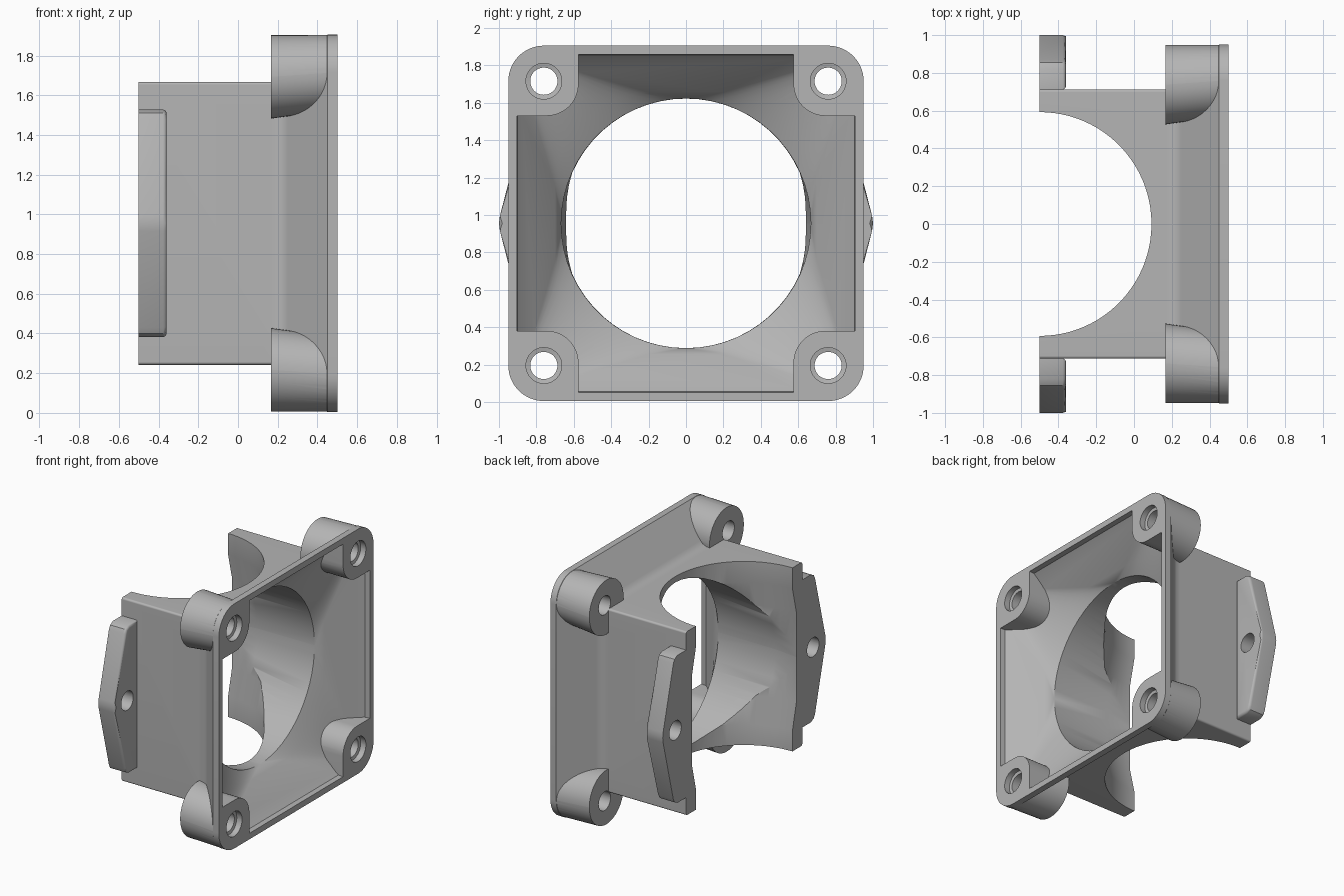
import bpy, bmesh
from math import sin, cos, pi, radians

if "Cube" in bpy.data.objects:
    bpy.data.objects.remove(bpy.data.objects["Cube"], do_unlink=True)

MID = 0.955      # height of the bore axis
BOLT = 0.76      # bolt offset from the axis

grey = bpy.data.materials.new("plain grey")
grey.use_nodes = True
grey.diffuse_color = (0.46, 0.46, 0.46, 1)
grey.node_tree.nodes["Principled BSDF"].inputs["Base Color"].default_value = (0.46, 0.46, 0.46, 1)


def section(half, r, u=0.0, v=MID, k=16):
    """Rounded square outline; a circle when r equals half."""
    flat = max(half - r, 0.0005)
    pts = []
    for q, (su, sv) in enumerate([(1, 1), (-1, 1), (-1, -1), (1, -1)]):
        for i in range(k):
            a = (q + i / (k - 1)) * pi / 2
            pts.append((u + su * flat + r * cos(a), v + sv * flat + r * sin(a)))
    return pts


def circle(r, u=0.0, v=MID):
    return section(r, r, u, v, 12)


def loft(name, sections, axis="x", round_last=0.0):
    """Solid skin through (position, outline) pairs along an axis."""
    bm = bmesh.new()
    rings = []
    for t, pts in sections:
        rings.append([bm.verts.new((t, u, v) if axis == "x" else (u, v, t)) for u, v in pts])
    n = len(rings[0])
    for a, b in zip(rings, rings[1:]):
        for i in range(n):
            j = (i + 1) % n
            bm.faces.new((a[i], a[j], b[j], b[i]))
    bm.faces.new(rings[0])
    cap = bm.faces.new(rings[-1])
    if round_last:
        bmesh.ops.bevel(bm, geom=list(cap.edges), offset=round_last, segments=3,
                        profile=0.5, affect="EDGES")
    bmesh.ops.recalc_face_normals(bm, faces=bm.faces)
    mesh = bpy.data.meshes.new(name)
    bm.to_mesh(mesh)
    bm.free()
    mesh.materials.append(grey)
    obj = bpy.data.objects.new(name, mesh)
    bpy.context.collection.objects.link(obj)
    return obj


def combine(target, tool, operation):
    """Apply a boolean and discard the tool."""
    mod = target.modifiers.new("cut", "BOOLEAN")
    mod.operation, mod.solver, mod.object = operation, "EXACT", tool
    bpy.context.view_layer.objects.active = target
    bpy.ops.object.modifier_apply(modifier=mod.name)
    bpy.data.objects.remove(tool, do_unlink=True)


def finish(obj):
    bpy.ops.object.select_all(action="DESELECT")
    obj.select_set(True)
    bpy.context.view_layer.objects.active = obj
    bpy.ops.object.shade_smooth_by_angle(angle=radians(32))


corners = [(su, sv) for su in (-1, 1) for sv in (-1, 1)]

# Housing: square body flaring out to a rounded flange
housing = loft("housing", [
    (-0.5, section(0.713, 0.015)), (0.2, section(0.713, 0.015)),
    (0.235, section(0.725, 0.03)), (0.45, section(0.95, 0.19)),
    (0.5, section(0.95, 0.19))])

# Corner bosses behind the flange
for su, sv in corners:
    boss = loft("boss", [
        (0.167, circle(0.21, su * 0.738, MID + sv * 0.738)),
        (0.48, circle(0.188, su * BOLT, MID + sv * BOLT))])
    combine(housing, boss, "UNION")

# Funnel: square mouth narrowing to a round bore, leaving corner pads
funnel = loft("funnel_cutter", [
    (-0.52, section(0.64, 0.64)), (-0.3, section(0.665, 0.665)),
    (0.19, section(0.667, 0.667)), (0.25, section(0.70, 0.5)),
    (0.43, section(0.875, 0.08)), (0.46, section(0.9, 0.06)),
    (0.52, section(0.905, 0.05))])
for su, sv in corners:
    pad = loft("pad", [(x, section(0.2625, 0.17, su * 0.8375, MID + sv * 0.8375))
                       for x in (0.1, 0.6)])
    combine(funnel, pad, "DIFFERENCE")
combine(housing, funnel, "DIFFERENCE")

# Upright round pocket, slightly wider in the middle
pocket = loft("pocket_cutter", [
    (MID + h, section(r, r, -0.5, 0, 24)) for h, r in
    [(-1, 0.592), (-0.55, 0.592), (-0.35, 0.64), (0.35, 0.64), (0.55, 0.592), (1, 0.592)]], "z")
combine(housing, pocket, "DIFFERENCE")

# Counterbored bolt holes
for su, sv in corners:
    hole = loft("hole_cutter", [(x, circle(r, su * BOLT, MID + sv * BOLT)) for x, r in
                                [(0.1, 0.072), (0.45, 0.072), (0.455, 0.095), (0.55, 0.095)]])
    combine(housing, hole, "DIFFERENCE")
finish(housing)

# Pointed mounting ears with a hole each
half_outline = [(0.995, 0.04), (0.87, 0.525), (0.855, 0.555), (0.82, 0.573), (0.712, 0.573)]
for side, name in ((1, "left_ear"), (-1, "right_ear")):
    outline = [(side * y, MID + h) for y, h in half_outline]
    outline += [(side * y, MID - h) for y, h in reversed(half_outline)]
    outline.append((side * 1.0, MID))
    ear = loft(name, [(-0.5, outline), (-0.36, outline)], round_last=0.018)
    hole = loft("ear_hole_cutter", [(x, circle(0.073, side * 0.845)) for x in (-0.6, -0.2)])
    combine(ear, hole, "DIFFERENCE")
    finish(ear)
